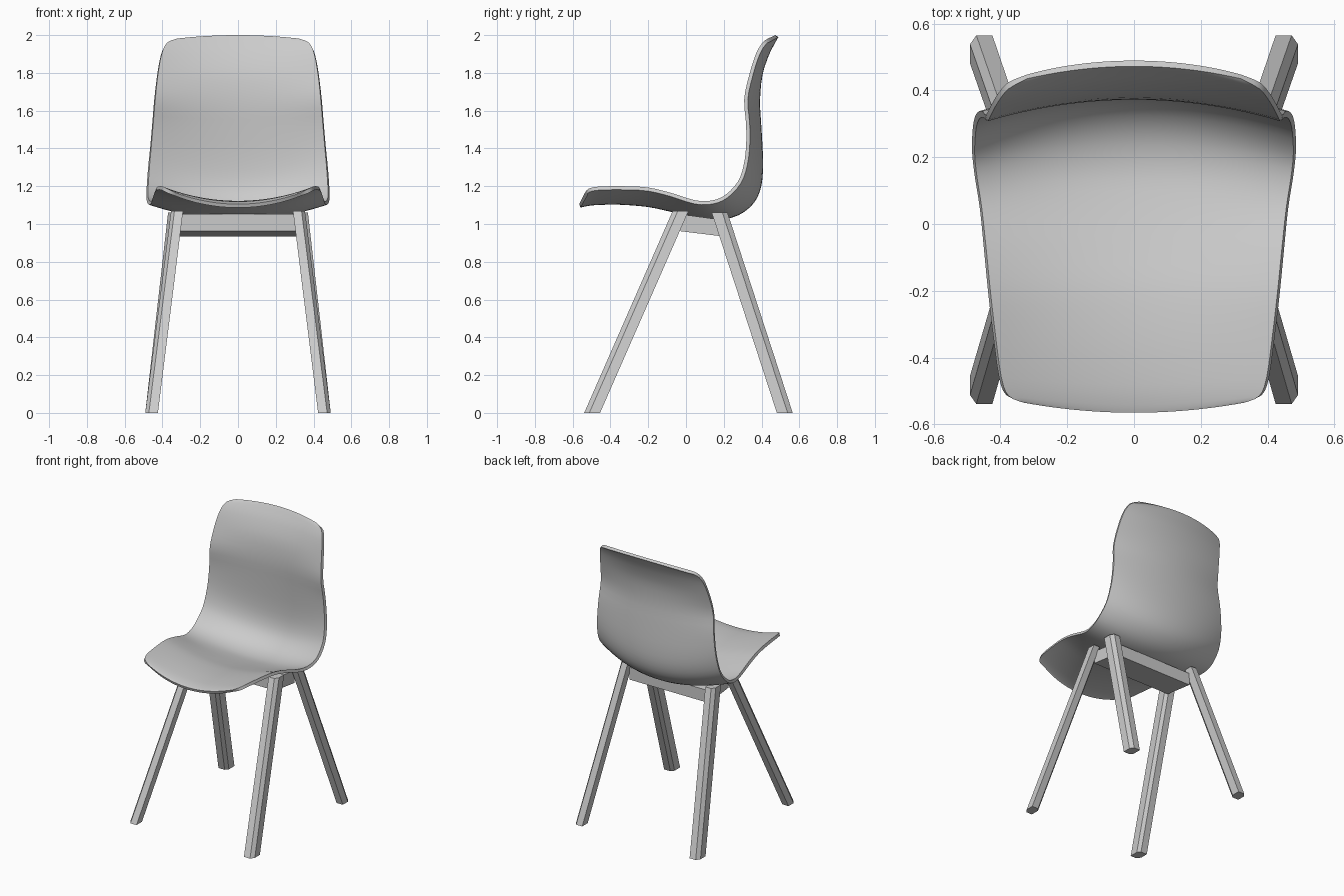
import bpy

if "Cube" in bpy.data.objects:
    bpy.data.objects.remove(bpy.data.objects["Cube"])

def make(name, verts, faces):
    me = bpy.data.meshes.new(name)
    me.from_pydata(verts, [], faces)
    me.update()
    ob = bpy.data.objects.new(name, me)
    bpy.context.collection.objects.link(ob)
    return ob

def spline(a, b, c, d, t):
    return [0.5 * (2*q + (r-p)*t + (2*p-5*q+4*r-s)*t*t + (3*q-p-3*r+s)*t**3)
            for p, q, r, s in zip(a, b, c, d)]

# seat shell: centre y, z then edge x, y, z, from front lip to top of back
rows = [
    (-.565, 1.105, .33, -.535, 1.165),
    (-.54, 1.112, .375, -.515, 1.187),
    (-.48, 1.12, .397, -.46, 1.198),
    (-.35, 1.122, .415, -.33, 1.20),
    (-.20, 1.11, .43, -.20, 1.193),
    (-.08, 1.085, .442, -.08, 1.165),
    (.06, 1.055, .456, .05, 1.125),
    (.17, 1.042, .470, .14, 1.125),
    (.27, 1.065, .477, .21, 1.155),
    (.345, 1.125, .474, .275, 1.225),
    (.38, 1.21, .468, .305, 1.31),
    (.388, 1.33, .459, .318, 1.41),
    (.38, 1.50, .449, .318, 1.53),
    (.372, 1.65, .438, .308, 1.66),
    (.385, 1.79, .424, .335, 1.79),
    (.42, 1.90, .404, .37, 1.90),
    (.455, 1.97, .375, .405, 1.96),
    (.472, 2.0, .32, .435, 1.982),
]
fine = []
n = len(rows)
for i in range(n - 1):
    for k in range(3):
        fine.append(spline(rows[max(i-1, 0)], rows[i], rows[i+1], rows[min(i+2, n-1)], k/3))
fine.append(rows[-1])
cols = 24
verts = []
for cy, cz, ex, ey, ez in fine:
    for j in range(cols + 1):
        u = 2*j/cols - 1
        verts.append((ex*u, cy + (ey-cy)*u*u, cz + (ez-cz)*u*u))
w = cols + 1
faces = [(i*w+j, i*w+j+1, (i+1)*w+j+1, (i+1)*w+j)
         for i in range(len(fine)-1) for j in range(cols)]
shell = make("seat_shell", verts, faces)
sol = shell.modifiers.new("thickness", 'SOLIDIFY')
sol.thickness = 0.02
sol.offset = -1
bpy.context.view_layer.objects.active = shell
shell.select_set(True)
bpy.ops.object.modifier_apply(modifier=sol.name)
bpy.ops.object.shade_smooth_by_angle(angle=0.7)

# leg cross-section with chamfered outer corner (x outward, y outward)
section = [(-.033, .042), (.015, .042), (.034, .015), (.034, -.042), (-.015, -.042), (-.033, -.02)]

def leg(name, foot, top, sx, sy):
    m = len(section)
    pts = [(sx*(cx + s*px), sy*(cy + py), z)
           for (cx, cy, z), s in ((foot, 1), (top, .95)) for px, py in section]
    fs = [(k, m+k, m+(k+1) % m, (k+1) % m) for k in range(m)]
    fs += [tuple(range(m)), tuple(reversed(range(m, 2*m)))]
    if sx*sy < 0:
        fs = [tuple(reversed(f)) for f in fs]
    make(name, pts, fs)

for side, sx in (("left", -1), ("right", 1)):
    leg("front_leg_" + side, (.457, .497, 0), (.322, .028, 1.07), sx, -1)
    leg("rear_leg_" + side, (.457, .523, 0), (.338, .178, 1.06), sx, 1)

# sloping support block between the legs
prof = [(-.03, .962), (.19, .935), (.19, 1.022), (-.03, 1.052)]
v = [(x, y, z) for x in (-.315, .315) for y, z in prof]
make("seat_support", v, [(3, 2, 1, 0), (4, 5, 6, 7)] +
     [(k, (k+1) % 4, 4+(k+1) % 4, 4+k) for k in range(4)])
